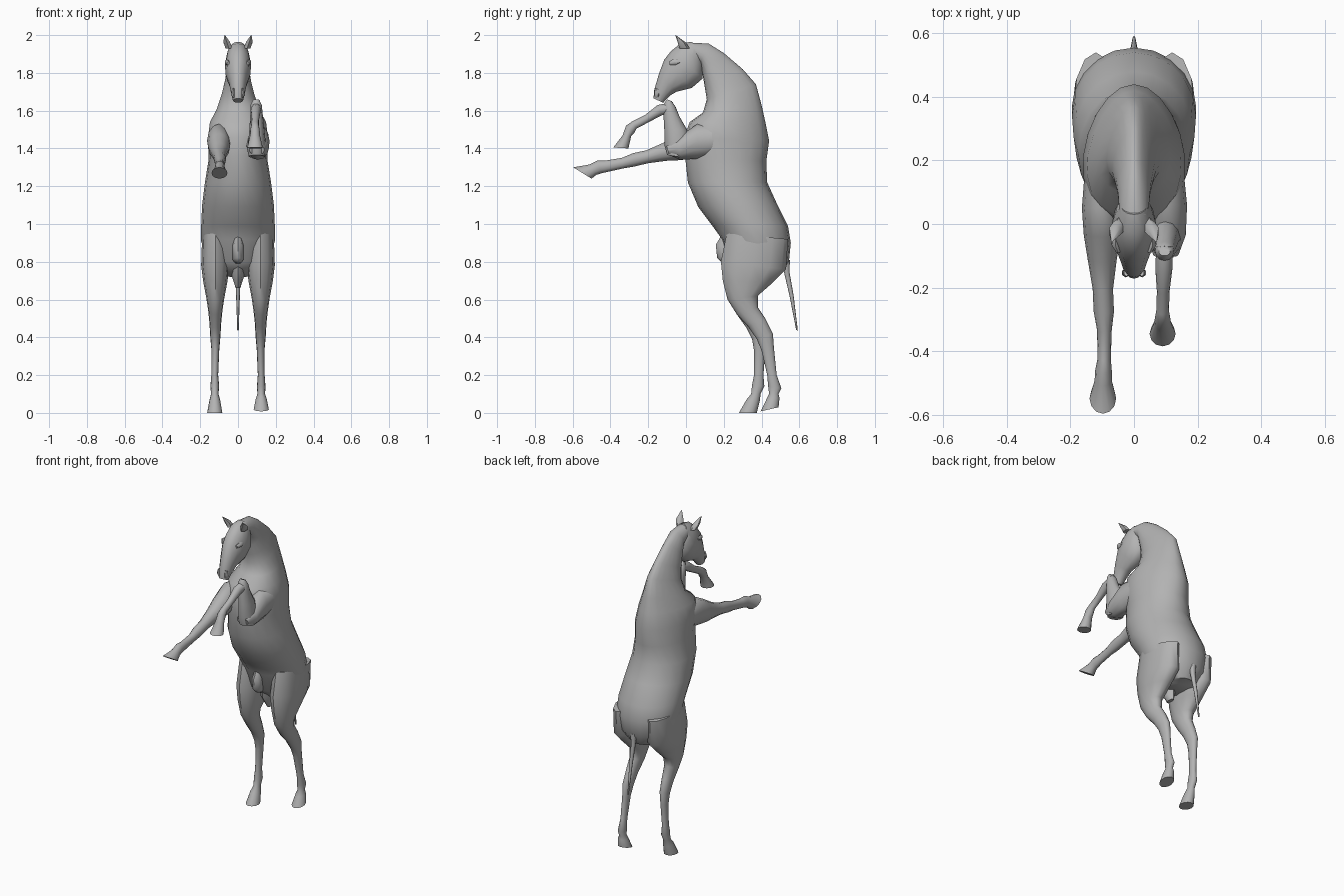
import bpy, bmesh, math
from mathutils import Vector

cube = bpy.data.objects.get("Cube")
if cube:
    bpy.data.objects.remove(cube, do_unlink=True)

grey = bpy.data.materials.new("grey_coat")
grey.use_nodes = True
colour = (0.45, 0.45, 0.45, 1)
grey.diffuse_color = colour
grey.node_tree.nodes["Principled BSDF"].inputs["Base Color"].default_value = colour


def finish(name, bm, angle=50):
    bmesh.ops.recalc_face_normals(bm, faces=bm.faces)
    mesh = bpy.data.meshes.new(name)
    bm.to_mesh(mesh)
    bm.free()
    mesh.materials.append(grey)
    obj = bpy.data.objects.new(name, mesh)
    bpy.context.collection.objects.link(obj)
    bpy.ops.object.select_all(action='DESELECT')
    obj.select_set(True)
    bpy.context.view_layer.objects.active = obj
    bpy.ops.object.shade_smooth_by_angle(angle=math.radians(angle))
    return obj


def loft(name, rings, sides=12):
    """Skin oval rings: (front y, front z, back y, back z, centre x, half width, taper)."""
    bm = bmesh.new()
    loops = []
    for fy, fz, by, bz, x, w, *k in rings:
        k = k[0] if k else 0
        c = Vector((x, (fy + by) / 2, (fz + bz) / 2))
        h = Vector((0, (fy - by) / 2, (fz - bz) / 2))
        loop = []
        for i in range(sides):
            a = math.tau * i / sides
            p = c + h * math.cos(a)
            p.x += w * math.sin(a) * (1 + k * math.cos(a))
            loop.append(bm.verts.new(p))
        loops.append(loop)
    for a, b in zip(loops, loops[1:]):
        for i in range(sides):
            j = (i + 1) % sides
            bm.faces.new((a[i], a[j], b[j], b[i]))
    bm.faces.new(loops[0])
    bm.faces.new(loops[-1])
    return finish(name, bm)


# Neck, barrel and rump in one skin
loft("body", [
    (.02, 1.89, .03, 1.96, 0, .045),
    (.075, 1.85, .12, 1.955, 0, .05, .2),
    (.09, 1.78, .20, 1.905, 0, .056, .3),
    (.10, 1.72, .30, 1.82, 0, .066, .35),
    (.11, 1.66, .37, 1.74, 0, .082, .35),
    (.09, 1.59, .40, 1.63, 0, .11, .3),
    (.02, 1.54, .42, 1.54, 0, .145, .25),
    (-.01, 1.46, .44, 1.44, 0, .16, .15),
    (-.005, 1.36, .425, 1.33, 0, .155),
    (.01, 1.22, .43, 1.22, 0, .175),
    (.065, 1.09, .48, 1.11, 0, .19),
    (.14, .99, .54, .99, 0, .195),
    (.19, .92, .555, .90, 0, .195),
    (.22, .80, .545, .80, 0, .165),
    (.30, .72, .50, .73, 0, .09)], 20)

# Head from poll to muzzle
loft("head", [
    (.03, 1.965, .08, 1.90, 0, .04),
    (-.03, 1.955, .09, 1.83, 0, .06),
    (-.08, 1.915, .088, 1.77, 0, .069),
    (-.115, 1.87, .03, 1.72, 0, .066),
    (-.145, 1.79, -.05, 1.70, 0, .047),
    (-.168, 1.71, -.085, 1.68, 0, .037),
    (-.172, 1.665, -.12, 1.642, 0, .027)])

# Ears, brows and nostrils
for side, s in (("left", 1), ("right", -1)):
    loft(side + "_ear", [
        (-.035, 1.93, .02, 1.93, s * .048, .02),
        (-.045, 1.965, .0, 1.96, s * .06, .02),
        (-.057, 2.0, -.053, 1.999, s * .07, .002)], 6)
    loft(side + "_brow", [
        (-.09, 1.86, -.085, 1.84, s * .05, .008),
        (-.07, 1.872, -.055, 1.84, s * .058, .014),
        (-.04, 1.87, -.03, 1.85, s * .058, .007)], 6)
    loft(side + "_nostril", [
        (-.165, 1.72, -.14, 1.71, s * .024, .008),
        (-.168, 1.69, -.14, 1.68, s * .026, .013),
        (-.165, 1.67, -.145, 1.665, s * .02, .006)], 6)

# Hind legs: shared thigh, separate lower leg poses, shared widths
thigh = [(.215, .95, .54, .92), (.185, .80, .53, .76), (.195, .70, .46, .69),
         (.22, .60, .38, .62)]
lower = {
    "left": [(.27, .52, .38, .56), (.33, .455, .42, .50), (.375, .39, .46, .42),
             (.40, .33, .465, .35), (.43, .20, .48, .20), (.435, .14, .505, .13),
             (.44, .10, .49, .10), (.425, .07, .495, .08), (.395, .008, .49, .03)],
    "right": [(.27, .52, .37, .57), (.32, .45, .40, .50), (.35, .39, .425, .42),
              (.36, .33, .42, .34), (.36, .20, .41, .20), (.35, .15, .415, .14),
              (.345, .10, .395, .10), (.32, .07, .39, .06), (.28, 0, .375, 0)]}
half = [.07, .075, .064, .048, .038, .031, .027, .021, .018, .023, .02, .029, .04]
for side, s in (("left", 1), ("right", -1)):
    rings = thigh + lower[side]
    loft(side + "_hind_leg", [r + (s * (.12 if i < 8 else .123), half[i])
                              for i, r in enumerate(rings)])

# Left foreleg, folded
loft("left_upper_arm", [
    (.24, 1.52, .22, 1.38, .10, .05), (.06, 1.53, .06, 1.345, .105, .062),
    (-.04, 1.46, -.03, 1.34, .105, .058), (-.105, 1.42, -.09, 1.365, .10, .04)])
loft("left_forearm", [
    (-.10, 1.365, .0, 1.35, .10, .045), (-.115, 1.42, .03, 1.41, .10, .048),
    (-.115, 1.50, .005, 1.50, .10, .04), (-.12, 1.59, -.035, 1.57, .098, .033),
    (-.115, 1.64, -.055, 1.62, .096, .03), (-.10, 1.66, -.075, 1.65, .096, .018)])
loft("left_fore_cannon", [
    (-.07, 1.645, -.075, 1.59, .096, .026), (-.15, 1.63, -.13, 1.575, .094, .027),
    (-.22, 1.575, -.205, 1.535, .092, .02), (-.285, 1.543, -.262, 1.505, .09, .02),
    (-.318, 1.52, -.272, 1.485, .09, .024), (-.335, 1.47, -.29, 1.465, .09, .027),
    (-.385, 1.405, -.305, 1.40, .09, .041)])

# Right foreleg, stretched forward
loft("right_foreleg", [
    (.24, 1.50, .22, 1.38, -.10, .05), (.05, 1.53, .05, 1.35, -.102, .062),
    (-.04, 1.48, -.03, 1.338, -.10, .058), (-.12, 1.43, -.10, 1.335, -.10, .046),
    (-.21, 1.39, -.20, 1.322, -.098, .032), (-.28, 1.375, -.27, 1.305, -.095, .032),
    (-.34, 1.35, -.33, 1.295, -.093, .023), (-.43, 1.335, -.42, 1.275, -.094, .021),
    (-.47, 1.335, -.45, 1.268, -.096, .026), (-.51, 1.315, -.475, 1.26, -.097, .027),
    (-.597, 1.30, -.50, 1.24, -.098, .042)])

# Sheath on the belly and the soft fold behind it
loft("sheath", [
    (.19, .945, .24, .945, 0, .018), (.158, .89, .24, .87, 0, .03),
    (.165, .82, .25, .80, 0, .028), (.19, .795, .25, .79, 0, .015)], 8)
loft("groin_fold", [
    (.24, .83, .34, .83, 0, .03), (.25, .74, .36, .72, 0, .035),
    (.30, .66, .36, .66, 0, .012)], 8)

# Thin tail
loft("tail", [
    (.51, .80, .55, .81, 0, .02), (.52, .74, .548, .745, 0, .014),
    (.548, .62, .57, .62, 0, .01), (.583, .44, .592, .436, 0, .004)], 8)
